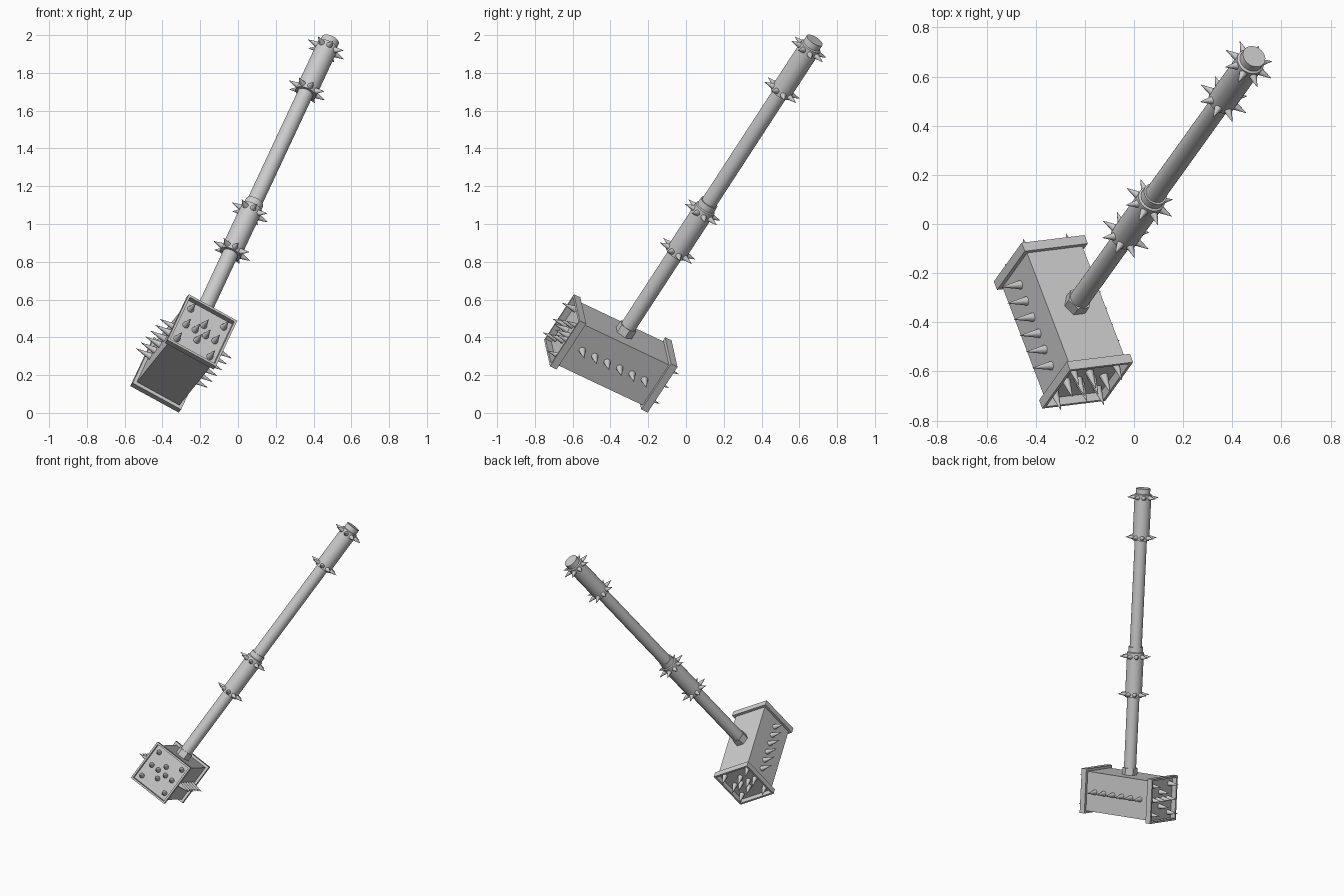
import bpy, bmesh, math
from mathutils import Matrix, Vector

if "Cube" in bpy.data.objects:
    bpy.data.objects.remove(bpy.data.objects["Cube"])

# Tilted frame: local z = handle axis, local y = head axis, origin = head centre
H = Vector((0.365, 0.508, 0.78)).normalized()
A = Vector((-0.328, 0.852, -0.408))
A = (A - H * A.dot(H)).normalized()
X = A.cross(H)
FRAME = Matrix.Translation((-0.287, -0.398, 0.315)) @ Matrix((X, A, H)).transposed().to_4x4()

HALF_W, HALF_H = 0.147, 0.155      # end frame half sizes
OUT_Y, RIM, DEPTH = 0.3025, 0.018, 0.04


def finish(name, bm, smooth=False):
    bmesh.ops.recalc_face_normals(bm, faces=bm.faces)
    me = bpy.data.meshes.new(name)
    bm.to_mesh(me)
    bm.free()
    ob = bpy.data.objects.new(name, me)
    bpy.context.collection.objects.link(ob)
    ob.matrix_world = FRAME
    if smooth:
        bpy.ops.object.select_all(action='DESELECT')
        ob.select_set(True)
        bpy.context.view_layer.objects.active = ob
        bpy.ops.object.shade_smooth_by_angle(angle=math.radians(35))
    return ob


def add_box(bm, centre, size):
    m = Matrix.Translation(centre) @ Matrix.Diagonal((*size, 1))
    return bmesh.ops.create_cube(bm, size=1, matrix=m)['verts']


def add_spike(bm, base, direction, length, radius=0.019):
    d = Vector(direction).normalized()
    m = (Matrix.Translation(Vector(base) + d * length / 2)
         @ d.to_track_quat('Z', 'Y').to_matrix().to_4x4())
    bmesh.ops.create_cone(bm, cap_ends=True, segments=12, radius1=radius,
                          radius2=0.001, depth=length, matrix=m)


def lathe(name, profile, sides=24):
    """Closed solid of revolution about local z from (radius, z) points."""
    bm = bmesh.new()
    rings = [[bm.verts.new((r * math.cos(2 * math.pi * i / sides),
                            r * math.sin(2 * math.pi * i / sides), z))
              for i in range(sides)] for r, z in profile]
    for a, b in zip(rings, rings[1:]):
        for i in range(sides):
            j = (i + 1) % sides
            bm.faces.new((a[i], a[j], b[j], b[i]))
    bm.faces.new(rings[0])
    bm.faces.new(rings[-1])
    return finish(name, bm, sides > 8)


# Head block
bm = bmesh.new()
add_box(bm, (0, 0, 0), (2 * (HALF_W - RIM), 2 * (OUT_Y - DEPTH) + 0.004, 2 * (HALF_H - RIM)))
finish("head_block", bm)

# Recessed end frames and striking spikes
spots = [(x, z) for x in (-0.1, 0.1) for z in (-0.1, 0.1)]
spots += [(-0.088, 0), (0.088, 0), (-0.032, 0), (0.032, 0), (0, 0.05), (0, -0.05)]
for side, label in ((-1, "front"), (1, "back")):
    bm = bmesh.new()
    add_box(bm, (0, side * (OUT_Y - DEPTH / 2), 0), (2 * HALF_W, DEPTH, 2 * HALF_H))
    bm.normal_update()
    outer = [f for f in bm.faces if f.normal.y * side > 0.9]
    bmesh.ops.inset_region(bm, faces=outer, thickness=RIM)
    inner = bmesh.ops.extrude_discrete_faces(bm, faces=outer)['faces']
    for v in inner[0].verts:
        v.co.y -= side * (DEPTH - 0.004)
    finish(label + "_end_frame", bm)

    bm = bmesh.new()
    for x, z in spots:
        add_spike(bm, (x, side * (OUT_Y - DEPTH), z), (0, side, 0), 0.085)
    finish(label + "_end_spikes", bm, True)

# Row of spikes along each side of the head
for side, label in ((-1, "left"), (1, "right")):
    bm = bmesh.new()
    for i in range(6):
        add_spike(bm, (side * (HALF_W - RIM - 0.002), (i - 2.5) * 0.077, 0), (side, 0, 0), 0.09)
    finish(label + "_side_spikes", bm, True)

# Handle parts
lathe("socket_collar", [(0.052, 0.13), (0.052, 0.185)], sides=6)
lathe("handle_shaft", [(0.042, 0.12), (0.042, 2.09)])
lathe("lower_sleeve", [(0.058, 0.675), (0.058, 0.985), (0.05, 0.99), (0.05, 1.025)])
lathe("upper_grip", [(0.058, 1.765), (0.058, 2.085), (0.049, 2.09), (0.049, 2.125)])

# Spiked rings around the handle
for n, z in enumerate((0.695, 0.957, 1.785, 2.063), 1):
    bm = bmesh.new()
    for i in range(8):
        a = 2 * math.pi * i / 8
        d = Vector((math.cos(a), math.sin(a), 0))
        add_spike(bm, d * 0.05 + Vector((0, 0, z)), d, 0.058, 0.018)
    finish(f"handle_spike_ring_{n}", bm, True)
